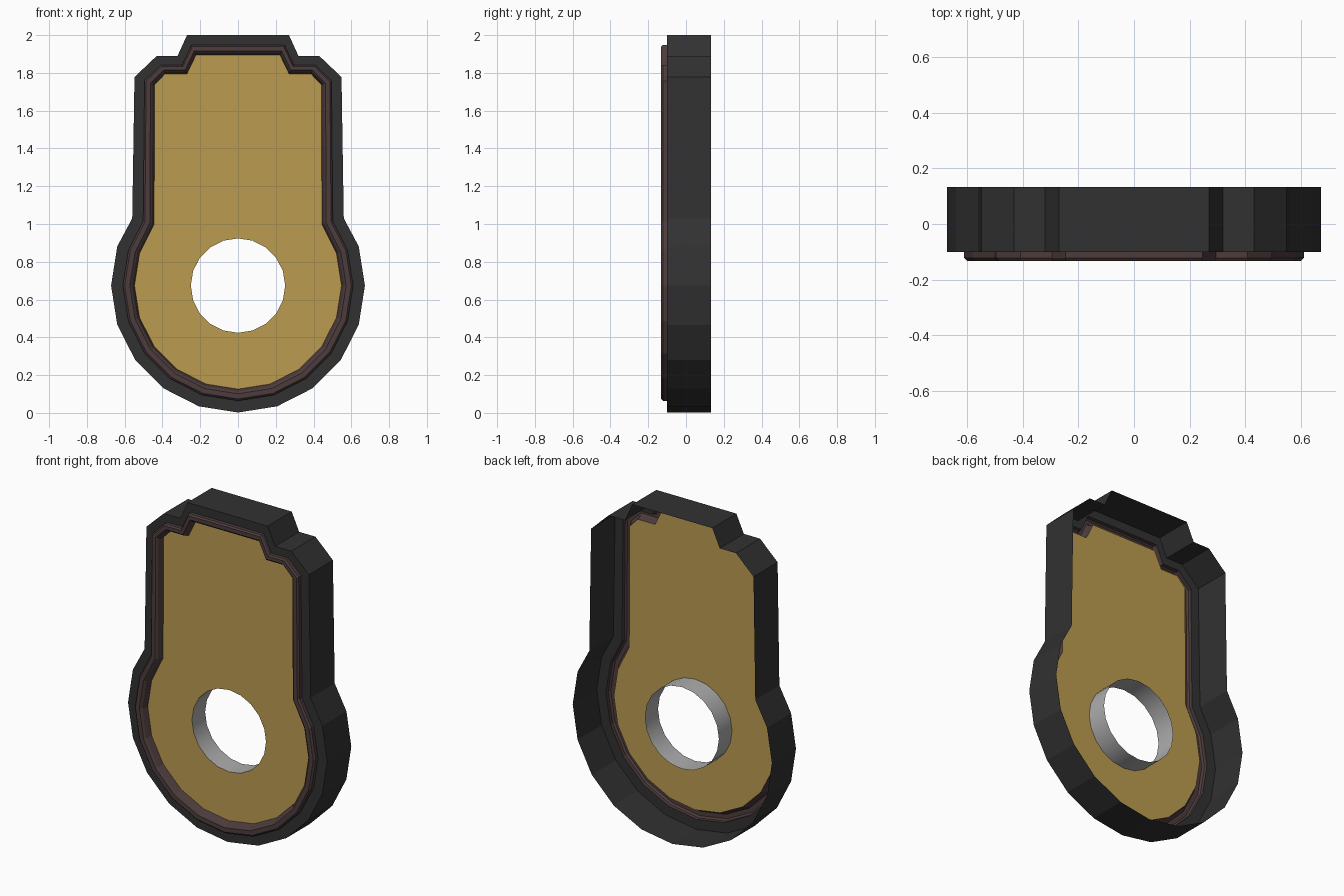
import bpy, bmesh
from math import sin, cos, pi

cube = bpy.data.objects.get("Cube")
if cube:
    bpy.data.objects.remove(cube)


def material(name, rgb):
    m = bpy.data.materials.new(name)
    m.use_nodes = True
    m.diffuse_color = (*rgb, 1)
    m.node_tree.nodes["Principled BSDF"].inputs["Base Color"].default_value = (*rgb, 1)
    return m


black = material("charcoal", (0.031, 0.031, 0.031))
brown = material("dark brown", (0.075, 0.046, 0.046))
gold = material("gold", (0.5, 0.33, 0.08))
grey = material("grey", (0.42, 0.42, 0.42))

CENTRE = 0.674  # height of the round lower end and its hole


def outline(shoulder, radius):
    """Closed plate outline: stepped top, straight sides, round lower end."""
    half = shoulder + [(radius * cos(k * pi / 10), CENTRE + radius * sin(k * pi / 10))
                       for k in range(1, -5, -1)]
    left = [(-x, z) for x, z in reversed(half)]
    return half + [(0, CENTRE - radius)] + left


OUTER = outline([(0.27, 2), (0.32, 1.89), (0.43, 1.89), (0.548, 1.778), (0.56, 1.03)], 0.672)
INNER = outline([(0.222, 1.895), (0.27, 1.795), (0.386, 1.795), (0.442, 1.737), (0.444, 1.0)], 0.548)
HOLE = [(0.25 * cos(k * pi / 10), CENTRE + 0.25 * sin(k * pi / 10)) for k in range(20)]


def inset(t):
    """Outline part of the way from the outer edge to the inner panel."""
    return [(a + (c - a) * t, b + (d - b) * t) for (a, b), (c, d) in zip(OUTER, INNER)]


def add_loop(bm, points, y):
    return [bm.verts.new((x, y, z)) for x, z in points]


def finish(name, bm, mat):
    mesh = bpy.data.meshes.new(name)
    bm.to_mesh(mesh)
    bm.free()
    mesh.materials.append(mat)
    obj = bpy.data.objects.new(name, mesh)
    bpy.context.collection.objects.link(obj)
    return obj


def loft(name, sections, mat):
    """Skin a series of (points, y) loops into a band."""
    bm = bmesh.new()
    loops = [add_loop(bm, pts, y) for pts, y in sections]
    for a, b in zip(loops, loops[1:]):
        for i in range(len(a)):
            j = (i + 1) % len(a)
            bm.faces.new((a[i], a[j], b[j], b[i]))
    return finish(name, bm, mat)


# Thin outer wall, open at the back, with a flat front rim
loft("outer_shell", [(OUTER, 0.132), (OUTER, -0.1), (inset(0.5), -0.1)], black)

# Raised bevelled trim around the panel
trim = [(0.5, -0.1), (0.5, -0.122), (0.58, -0.132), (0.8, -0.132), (0.9, -0.122), (1, -0.087)]
loft("raised_trim", [(inset(t), y) for t, y in trim], brown)

# Flat panel with a round hole
bm = bmesh.new()
edges = []
for points in (INNER, HOLE):
    ring = add_loop(bm, points, -0.087)
    edges += [bm.edges.new((ring[i - 1], ring[i])) for i in range(len(ring))]
bmesh.ops.triangle_fill(bm, edges=edges, use_beauty=True, normal=(0, -1, 0))
bmesh.ops.dissolve_limit(bm, angle_limit=0.01, verts=bm.verts[:], edges=bm.edges[:])
for face in bm.faces:
    face.normal_update()
    if face.normal.y > 0:
        face.normal_flip()
finish("front_panel", bm, gold)

# Tube running back from the hole
tube = loft("hole_sleeve", [(HOLE, -0.087), (HOLE, 0.04)], grey)
bpy.context.view_layer.objects.active = tube
tube.select_set(True)
bpy.ops.object.shade_smooth_by_angle()
